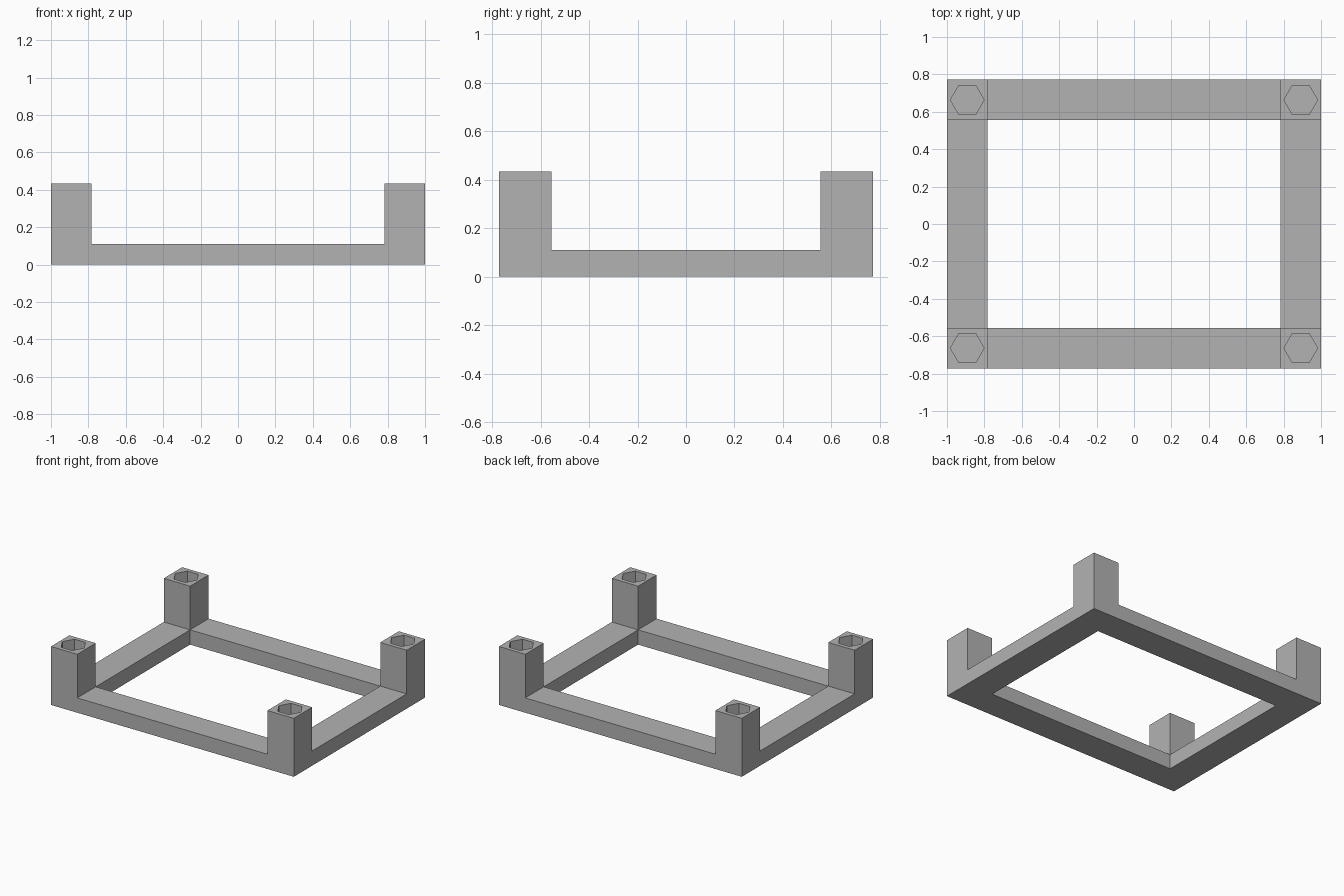
import bpy
import bmesh
import math
from mathutils import Matrix

cube = bpy.data.objects.get("Cube")
if cube:
    bpy.data.objects.remove(cube, do_unlink=True)

HALF_X, HALF_Y = 1.0, 0.772
BAR = 0.217                 # width of rails and posts
RAIL_TOP, POST_TOP = 0.11, 0.435
HOLE_RADIUS = 0.09

grey = bpy.data.materials.new("grey")
grey.use_nodes = True
colour = (0.45, 0.45, 0.45, 1)
grey.diffuse_color = colour
grey.node_tree.nodes["Principled BSDF"].inputs["Base Color"].default_value = colour


def make_object(name, bm):
    bmesh.ops.recalc_face_normals(bm, faces=bm.faces[:])
    mesh = bpy.data.meshes.new(name)
    bm.to_mesh(mesh)
    bm.free()
    mesh.materials.append(grey)
    obj = bpy.data.objects.new(name, mesh)
    bpy.context.collection.objects.link(obj)
    return obj


def raise_faces(bm, faces, height):
    """Extrude faces upward, keeping the mesh closed, and return the new tops."""
    ret = bmesh.ops.extrude_face_region(bm, geom=faces)["geom"]
    verts = [g for g in ret if isinstance(g, bmesh.types.BMVert)]
    bmesh.ops.translate(bm, verts=verts, vec=(0, 0, height))
    return [g for g in ret if isinstance(g, bmesh.types.BMFace)]


# Rectangular frame plan: a three by three layout without its middle cell
bm = bmesh.new()
xs = [-HALF_X, BAR - HALF_X, HALF_X - BAR, HALF_X]
ys = [-HALF_Y, BAR - HALF_Y, HALF_Y - BAR, HALF_Y]
grid = [[bm.verts.new((x, y, 0)) for y in ys] for x in xs]
for i in range(3):
    for j in range(3):
        if (i, j) != (1, 1):
            bm.faces.new((grid[i][j], grid[i + 1][j],
                          grid[i + 1][j + 1], grid[i][j + 1]))

# Rails, with a solid underside
base = bm.faces[:]
under = bmesh.ops.duplicate(bm, geom=base)["geom"]
tops = raise_faces(bm, base, RAIL_TOP)
bmesh.ops.remove_doubles(bm, verts=bm.verts[:], dist=0.0001)

# Corner posts
tops = [f for f in bm.faces if f.calc_center_median().z > RAIL_TOP - 0.001]
for face in tops:
    c = face.calc_center_median()
    if abs(c.x) > HALF_X - BAR and abs(c.y) > HALF_Y - BAR:
        raise_faces(bm, [face], POST_TOP - RAIL_TOP)
        if face.is_valid:
            bm.faces.remove(face)
frame = make_object("frame_with_corner_posts", bm)

# Hexagonal sockets sunk into the posts
bm = bmesh.new()
bottom, top = RAIL_TOP, POST_TOP + 0.1
for sx in (-1, 1):
    for sy in (-1, 1):
        place = Matrix.Translation((sx * (HALF_X - BAR / 2),
                                    sy * (HALF_Y - BAR / 2), (bottom + top) / 2))
        turn = Matrix.Rotation(math.radians(30), 4, "Z")
        bmesh.ops.create_cone(bm, cap_ends=True, segments=6, radius1=HOLE_RADIUS,
                              radius2=HOLE_RADIUS, depth=top - bottom,
                              matrix=place @ turn)
cutter = make_object("socket_cutter", bm)
cutter.hide_render = True

cut = frame.modifiers.new("sockets", "BOOLEAN")
cut.operation = "DIFFERENCE"
cut.solver = "EXACT"
cut.object = cutter
bpy.context.view_layer.objects.active = frame
bpy.ops.object.modifier_apply(modifier=cut.name)
bpy.data.objects.remove(cutter, do_unlink=True)
